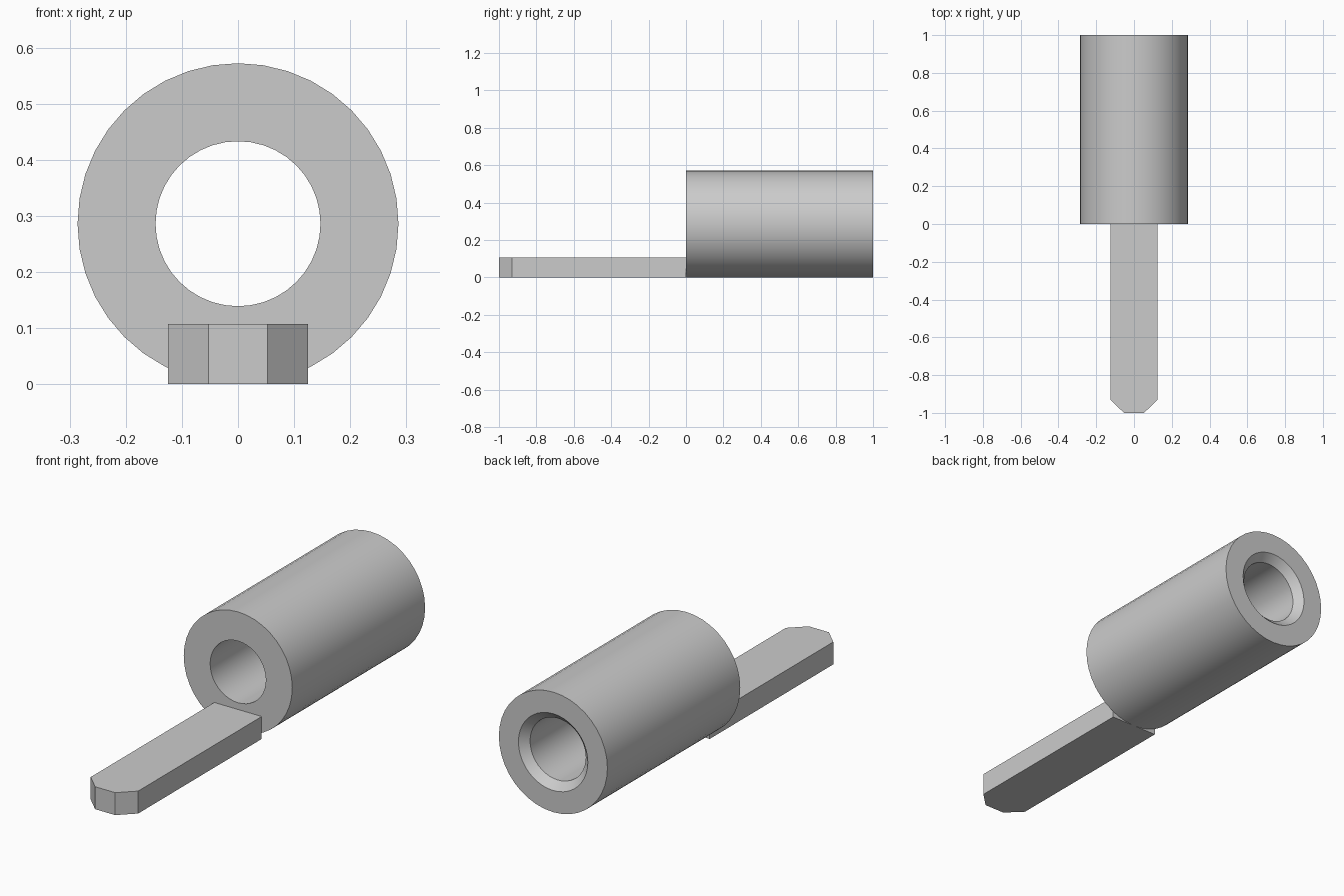
import bpy
import bmesh
import math
from mathutils import Matrix, Vector

cube = bpy.data.objects.get("Cube")
if cube:
    bpy.data.objects.remove(cube, do_unlink=True)

# Plain grey metal
grey = bpy.data.materials.new("grey_metal")
grey.use_nodes = True
colour = (0.6, 0.6, 0.6, 1)
grey.diffuse_color = colour
grey.node_tree.nodes["Principled BSDF"].inputs["Base Color"].default_value = colour


def add_part(name, bm):
    bmesh.ops.recalc_face_normals(bm, faces=bm.faces)
    mesh = bpy.data.meshes.new(name)
    bm.to_mesh(mesh)
    bm.free()
    mesh.materials.append(grey)
    obj = bpy.data.objects.new(name, mesh)
    bpy.context.collection.objects.link(obj)
    return obj


# Barrel: closed profile (radius, y) turned about the y axis,
# with a countersunk mouth at the back
OUTER, BORE, MOUTH = 0.286, 0.147, 0.183
SEGMENTS = 40
profile = [(OUTER, 0), (OUTER, 1), (MOUTH, 1), (BORE, 1 - (MOUTH - BORE)), (BORE, 0)]

bm = bmesh.new()
rings = []
for i in range(SEGMENTS):
    turn = Matrix.Rotation(math.tau * i / SEGMENTS, 3, 'Y')
    rings.append([bm.verts.new(turn @ Vector((0, y, r)) + Vector((0, 0, OUTER)))
                  for r, y in profile])
for i, ring in enumerate(rings):
    following = rings[(i + 1) % SEGMENTS]
    for j in range(len(profile)):
        k = (j + 1) % len(profile)
        bm.faces.new((ring[j], ring[k], following[k], following[j]))
barrel = add_part("barrel", bm)
bpy.ops.object.select_all(action='DESELECT')
barrel.select_set(True)
bpy.context.view_layer.objects.active = barrel
bpy.ops.object.shade_smooth_by_angle(angle=math.radians(30))

# Tongue: flat bar with clipped corners at the tip
half_outline = [(0.125, 0), (0.125, -0.93), (0.053, -1)]
outline = half_outline + [(-x, y) for x, y in reversed(half_outline)]
bm = bmesh.new()
base = bm.faces.new([bm.verts.new((x, y, 0)) for x, y in outline])
top = bmesh.ops.extrude_face_region(bm, geom=[base])
bmesh.ops.translate(bm, vec=(0, 0, 0.107),
                    verts=[v for v in top["geom"] if isinstance(v, bmesh.types.BMVert)])
if not base.is_valid or len(bm.faces) < len(outline) + 2:
    bm.faces.new([v for v in bm.verts if v.co.z == 0])
add_part("tongue", bm)
